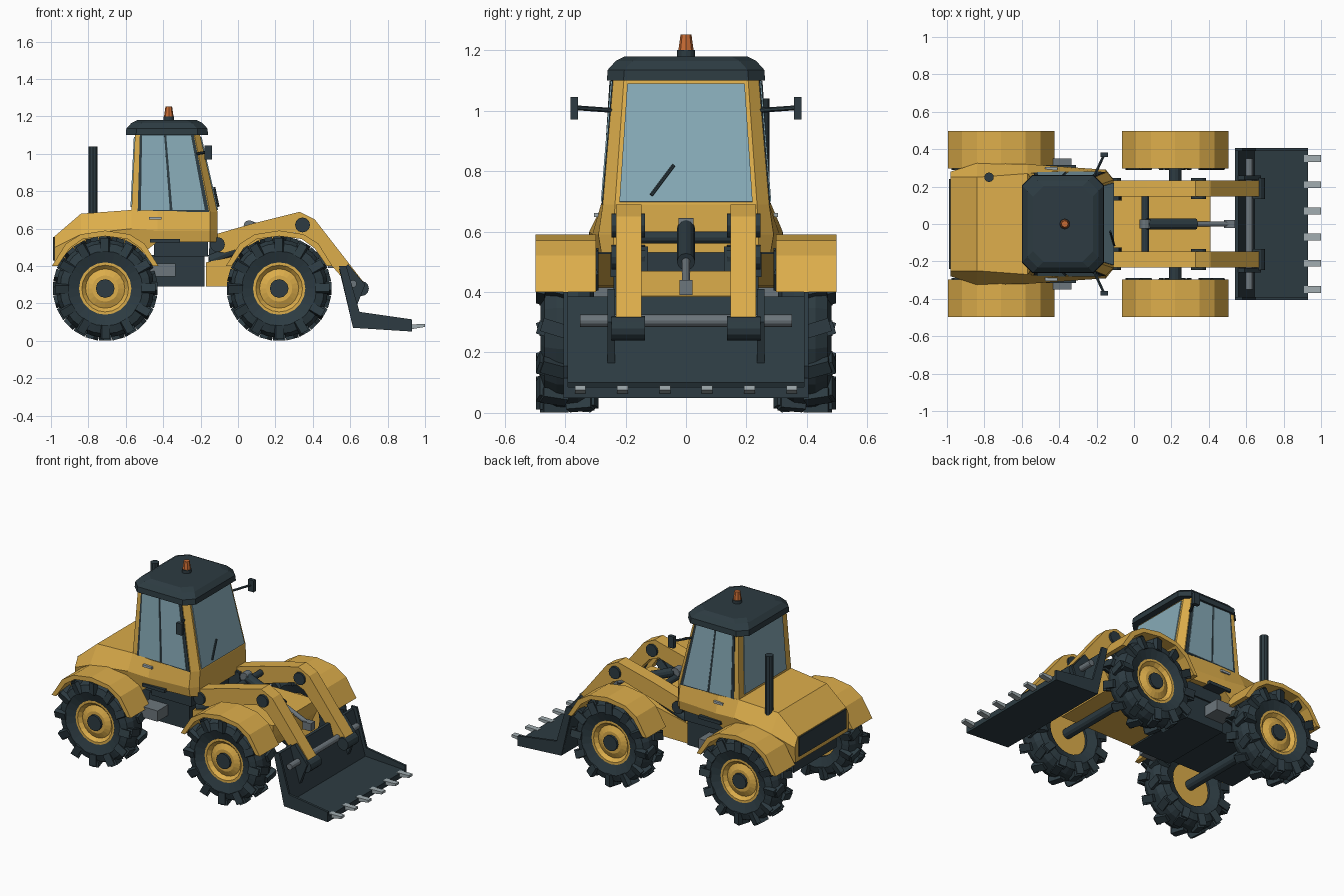
import bpy, bmesh, math
from mathutils import Vector, Matrix

if "Cube" in bpy.data.objects:
    bpy.data.objects.remove(bpy.data.objects["Cube"], do_unlink=True)


def material(name, rgb):
    m = bpy.data.materials.new(name)
    m.use_nodes = True
    m.diffuse_color = (*rgb, 1)
    m.node_tree.nodes["Principled BSDF"].inputs["Base Color"].default_value = (*rgb, 1)
    return m


YELLOW = material("yellow paint", (0.72, 0.42, 0.07))
DARK = material("dark slate", (0.026, 0.044, 0.054))
GLASS = material("blue glass", (0.24, 0.40, 0.47))
STEEL = material("mid grey steel", (0.15, 0.18, 0.20))
LIGHT = material("light grey steel", (0.36, 0.42, 0.44))
ORANGE = material("orange lamp", (0.58, 0.15, 0.035))


def finish(name, bm, mat):
    bmesh.ops.recalc_face_normals(bm, faces=bm.faces)
    me = bpy.data.meshes.new(name)
    bm.to_mesh(me)
    bm.free()
    me.materials.append(mat)
    ob = bpy.data.objects.new(name, me)
    bpy.context.collection.objects.link(ob)
    return ob


def loft(name, rings, mat, closed=False):
    """Skin rings of points; cap the ends, or join last to first."""
    bm = bmesh.new()
    vs = [[bm.verts.new(p) for p in r] for r in rings]
    n = len(vs[0])
    for a, b in zip(vs, vs[1:] + (vs[:1] if closed else [])):
        for i in range(n):
            bm.faces.new((a[i], a[(i + 1) % n], b[(i + 1) % n], b[i]))
    if not closed:
        bm.faces.new(vs[0])
        bm.faces.new(vs[-1])
    return finish(name, bm, mat)


def slab(name, profile, y0, y1, mat):
    """Side profile (x, z) extruded across y."""
    return loft(name, [[(x, y, z) for x, z in profile] for y in (y0, y1)], mat)


def box(name, lo, hi, mat):
    x0, x1, z0, z1 = lo[0], hi[0], lo[2], hi[2]
    return slab(name, [(x0, z0), (x1, z0), (x1, z1), (x0, z1)], lo[1], hi[1], mat)


def rod(name, p, q, r, mat, r2=None, n=12):
    p, q = Vector(p), Vector(q)
    bm = bmesh.new()
    bmesh.ops.create_cone(bm, cap_ends=True, segments=n, radius1=r,
                          radius2=r if r2 is None else r2, depth=(q - p).length)
    turn = (q - p).to_track_quat('Z', 'Y').to_matrix().to_4x4()
    bm.transform(Matrix.Translation((p + q) / 2) @ turn)
    return finish(name, bm, mat)


def lathe(name, profile, center, mat, n=24, closed=True):
    """Spin (radius, y) points round the y axis."""
    rings = []
    for r, y in profile:
        rings.append([Vector(center) + Vector((r * math.cos(a), y, r * math.sin(a)))
                      for a in (2 * math.pi * i / n for i in range(n))])
    return loft(name, rings, mat, closed)


def panel(name, quad, u0, u1, v0, v1, mat, t=0.006):
    """Thin plate on a quad face (bottom a, b, top c, d), in fractions of the face."""
    a, b, c, d = map(Vector, quad)

    def at(u, v):
        return a.lerp(b, u).lerp(d.lerp(c, u), v)
    nrm = (b - a).cross(d - a).normalized()
    pts = [at(u0, v0), at(u1, v0), at(u1, v1), at(u0, v1)]
    return loft(name, [[p - nrm * 0.002 for p in pts], [p + nrm * t for p in pts]], mat)


# Rear body, from tail to cab front
stations = [(-.98, (.27, .40), (.28, .50), (.25, .56)), (-.84, (.29, .40), (.325, .57), (.25, .68)),
            (-.57, (.29, .42), (.32, .60), (.27, .70)), (-.43, (.30, .53), (.31, .59), (.28, .695)),
            (-.15, (.28, .53), (.29, .59), (.275, .69)), (-.11, (.24, .53), (.24, .59), (.235, .69))]
loft("rear_body", [[(x, w, z) for w, z in s] + [(x, -w, z) for w, z in reversed(s)]
                   for x, *s in stations], YELLOW)
box("rear_grille", (-.988, -.24, .43), (-.975, .24, .555), DARK)
box("rear_chassis", (-.93, -.22, .30), (-.45, .22, .46), DARK)
box("middle_chassis", (-.47, -.24, .29), (-.18, .24, .46), DARK)
box("cab_floor", (-.45, -.25, .45), (-.16, .25, .535), DARK)
slab("front_chassis", [(-.17, .29), (.36, .29), (.41, .39), (.41, .47), (.06, .47), (-.17, .42)],
     -.225, .225, YELLOW)

# Cab with chamfered front corners
low = [(-.57, -.27), (-.15, -.275), (-.11, -.235), (-.11, .235), (-.15, .275), (-.57, .27)]
high = [(-.55, -.245), (-.235, -.24), (-.205, -.205), (-.205, .205), (-.235, .24), (-.55, .245)]
cab = [[(x, y, .69) for x, y in low], [(x, y, 1.11) for x, y in high]]
loft("cab", cab, YELLOW)


def cab_face(i, j):
    return cab[0][i], cab[0][j], cab[1][j], cab[1][i]


panel("windshield", cab_face(2, 3), .03, .97, .02, .95, GLASS)
panel("rear_window", cab_face(5, 0), .1, .9, .06, .95, GLASS)
for side, i, j in (("right", 0, 1), ("left", 4, 5)):
    f = cab_face(i, j)
    if side == "left":
        pos = lambda u0, u1: (1 - u1, 1 - u0)
    else:
        pos = lambda u0, u1: (u0, u1)
    panel(side + "_door_frame", f, *pos(.08, .99), .0, .99, DARK, .004)
    for tag, span in (("rear", (.12, .49)), ("front", (.525, .94))):
        panel(f"{side}_{tag}_door_glass", f, *pos(*span), .02, .97, GLASS, .008)
rod("wiper", (-.105, -.115, .72), (-.127, -.04, .82), .006, DARK, n=6)


# Roof
def roof_ring(z, d):
    x0, x1, w, c = -.6 + d, -.16 - d, .262 - d, .055
    return [(x0 + c, -w, z), (x1 - c, -w, z), (x1, -w + c, z), (x1, w - c, z),
            (x1 - c, w, z), (x0 + c, w, z), (x0, w - c, z), (x0, -w + c, z)]


loft("roof", [roof_ring(1.1, 0), roof_ring(1.135, .003), roof_ring(1.165, .03),
              roof_ring(1.18, .06)], DARK)
rod("beacon_base", (-.37, 0, 1.17), (-.37, 0, 1.2), .029, DARK)
rod("beacon_lamp", (-.37, 0, 1.195), (-.37, 0, 1.252), .026, ORANGE, .018, 8)
rod("exhaust_pipe", (-.775, .25, .62), (-.775, .25, 1.04), .026, DARK, n=10)

# Paired parts on both sides
arm = [(-.12, .57), (.07, .625), (.33, .69), (.41, .65), (.69, .29), (.66, .25), (.60, .29),
       (.37, .55), (.30, .58), (-.07, .47), (-.13, .48)]
arch = [(-.285, .40), (-.21, .52), (-.13, .57), (0, .59), (.13, .57), (.21, .52), (.285, .40)]
inner = [(.255, .40), (.19, .495), (.12, .545), (0, .56), (-.12, .545), (-.19, .495), (-.255, .40)]
for s, side in ((1, "left"), (-1, "right")):
    # Loader arm, pins and lift cylinder
    slab(side + "_loader_arm", arm, s * .148, s * .232, YELLOW)
    for tag, x, z in (("rear", -.11, .515), ("elbow", .345, .62), ("bucket", .66, .28)):
        rod(f"{side}_{tag}_pin", (x, s * .135, z), (x, s * .247, z), .04, DARK)
    rod(side + "_lift_barrel", (-.15, s * .19, .43), (.1, s * .19, .53), .03, DARK)
    rod(side + "_lift_rod", (.1, s * .19, .53), (.32, s * .19, .61), .016, STEEL)
    slab(side + "_arm_bracket", [(-.16, .40), (-.06, .40), (-.08, .55), (-.15, .55)],
         s * .125, s * .15, DARK)
    slab(side + "_bucket_bracket", [(.55, .38), (.59, .41), (.68, .30), (.62, .15)],
         s * .235, s * .26, DARK)
    # Bucket side plate
    slab(side + "_bucket_side", [(.54, .40), (.58, .40), (.65, .155), (.93, .115), (.93, .05), (.615, .07)],
         s * .39, s * .405, DARK)
    # Mirror, door handle and steps
    rod(side + "_mirror_stalk", (-.225, s * .23, 1.0), (-.16, s * .37, 1.01), .008, DARK, n=6)
    box(side + "_mirror", (-.178, s * .358, .97), (-.138, s * .382, 1.045), DARK)
    box(side + "_door_handle", (-.475, s * .27, .648), (-.41, s * .304, .662), LIGHT)
    box(side + "_upper_step", (-.47, s * .25, .525), (-.31, s * .315, .545), DARK)
    box(side + "_lower_step", (-.47, s * .23, .345), (-.335, s * .35, .415), STEEL)

    for end, cx in (("rear", -.71), ("front", .22)):
        name = f"{side}_{end}_"
        c = Vector((cx, s * .393, .28))
        slab(name + "fender", [(cx + x, z) for x, z in arch + inner], s * .298, s * .498, YELLOW)
        # Wheel
        lathe(name + "tyre", [(.138, -.065), (.2, -.088), (.242, -.075), (.262, -.035),
                              (.262, .035), (.242, .075), (.2, .088), (.138, .065)], c, DARK)
        lathe(name + "rim", [(.14, -s * .05), (.14, s * .066), (.125, s * .066), (.105, s * .045),
                             (.07, s * .06)], c, YELLOW, 20, False)
        rod(name + "hub", c, c + Vector((0, s * .075, 0)), .05, DARK)
        # Slanted tread lugs, staggered between the two halves
        bm = bmesh.new()
        for k in range(24):
            half = s if k % 2 == 0 else -s
            spin = Matrix.Rotation(math.pi * k / 12, 4, 'Y')
            for size, place in (((.045, .085, .034), (0, half * .043, .262)),
                                ((.045, .03, .075), (0, half * .083, .232))):
                m = (Matrix.Translation(c) @ spin @ Matrix.Translation(place)
                     @ Matrix.Rotation(half * .3, 4, 'Z') @ Matrix.Diagonal((*size, 1)))
                bmesh.ops.create_cube(bm, size=1, matrix=m)
        finish(name + "tread", bm, DARK)

# Axles
for end, cx in (("rear", -.71), ("front", .22)):
    rod(end + "_axle", (cx, -.38, .28), (cx, .38, .28), .033, DARK)

# Tilt cylinder between the arms
rod("tilt_mount", (.06, -.025, .615), (.06, .025, .615), .03, STEEL)
rod("tilt_cross_tube", (.06, -.16, .58), (.06, .16, .58), .02, DARK)
rod("tilt_barrel", (.07, 0, .61), (.33, 0, .50), .03, DARK)
rod("tilt_rod", (.33, 0, .50), (.53, 0, .415), .014, STEEL)
box("tilt_end", (.48, -.022, .39), (.54, .022, .44), STEEL)

# Bucket
slab("bucket_shell", [(.54, .385), (.56, .385), (.645, .10), (.93, .085), (.93, .05), (.615, .07)],
     -.395, .395, DARK)
rod("bucket_shaft", (.615, -.35, .305), (.615, .35, .305), .02, STEEL)
for y in (-.35, -.21, -.07, .07, .21, .35):
    slab("bucket_tooth", [(.91, .06), (1, .075), (1, .09), (.91, .088)], y - .018, y + .018, LIGHT)
